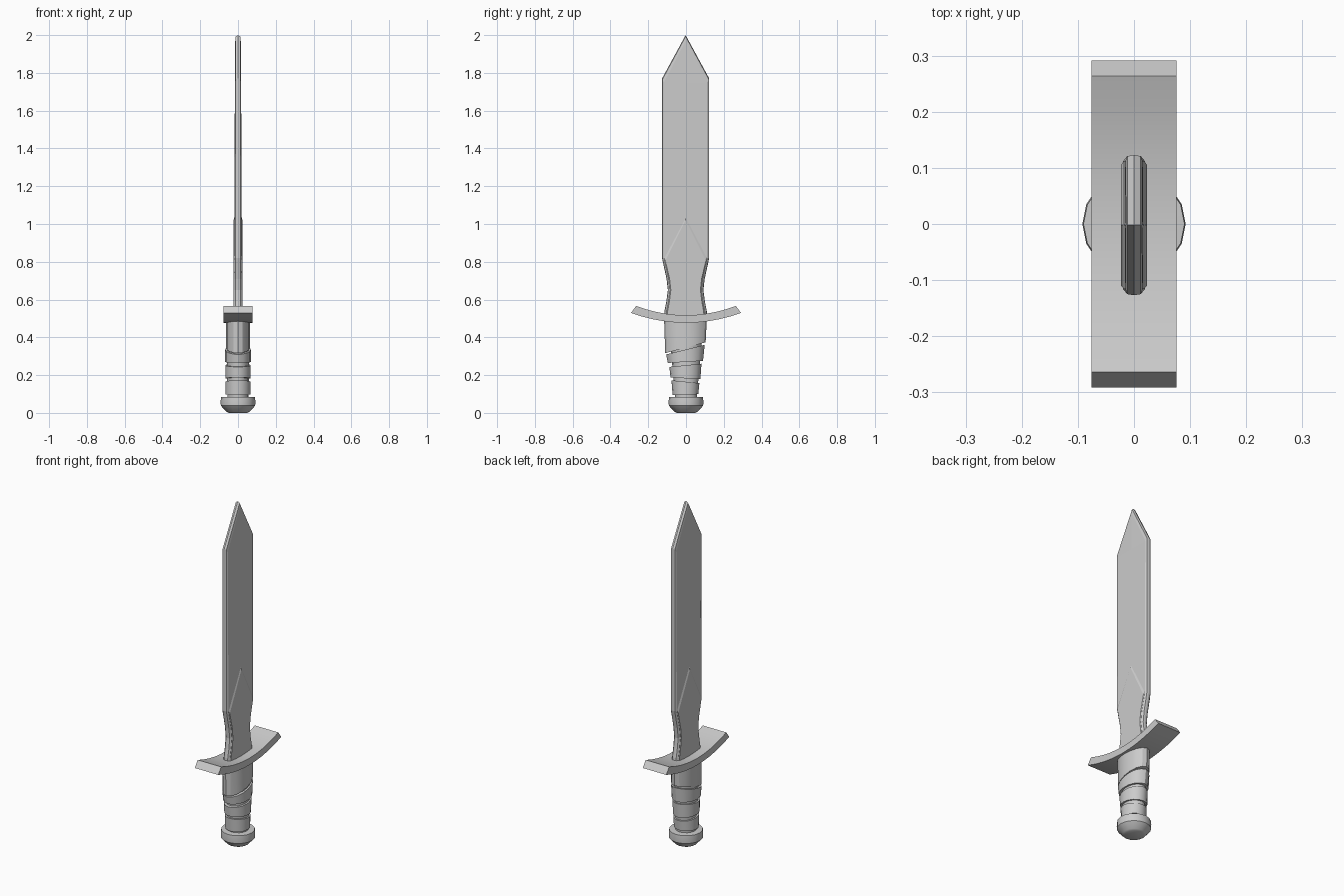
import bpy, bmesh, math

if "Cube" in bpy.data.objects:
    bpy.data.objects.remove(bpy.data.objects["Cube"])


def finish(name, bm, smooth=None):
    bmesh.ops.remove_doubles(bm, verts=bm.verts, dist=1e-5)
    bmesh.ops.recalc_face_normals(bm, faces=bm.faces)
    me = bpy.data.meshes.new(name)
    bm.to_mesh(me)
    bm.free()
    ob = bpy.data.objects.new(name, me)
    bpy.context.collection.objects.link(ob)
    if smooth:
        bpy.ops.object.select_all(action='DESELECT')
        bpy.context.view_layer.objects.active = ob
        ob.select_set(True)
        bpy.ops.object.shade_smooth_by_angle(angle=math.radians(smooth))
    return ob


def loft(name, rings, smooth=None):
    """Bridge equal-length closed rings of points and cap both ends."""
    bm = bmesh.new()
    vs = [[bm.verts.new(p) for p in r] for r in rings]
    n = len(vs[0])
    for a, b in zip(vs, vs[1:]):
        for i in range(n):
            j = (i + 1) % n
            bm.faces.new((a[i], a[j], b[j], b[i]))
    bm.faces.new(vs[0])
    bm.faces.new(vs[-1])
    return finish(name, bm, smooth)


def oval(rx, ry, z, cy=0, tilt=0, n=16):
    pts = []
    for i in range(n):
        a = 2 * math.pi * i / n
        y = ry * math.sin(a)
        pts.append((rx * math.cos(a), cy + y, z + tilt * y))
    return pts


# Pommel
loft("pommel", [oval(r, r, z) for r, z in
     [(.05, 0), (.062, .006), (.091, .038), (.092, .06), (.09, .083), (.06, .085)]], 30)

# Grip core and the tilted wrap bands
loft("grip_core", [oval(.056, .056, .075), oval(.06, .095, .49)], 30)


def band(name, z0, z1, r0, r1, t0, t1, rx):
    loft(name, [oval(rx, r0, z0, -.003, t0), oval(rx, r1, z1, -.003, t1)], 30)


band("grip_band_low", .097, .165, .068, .074, .03, -.10, .066)
band("grip_band_mid", .183, .252, .079, .085, -.06, .10, .067)
band("grip_band_high", .27, .335, .093, .102, .06, .25, .068)
band("grip_collar", .345, .495, .107, .113, .27, 0, .063)

# Curved cross guard
N = 10
rings = []
for i in range(N + 1):
    u = 2 * i / N - 1
    top = (.264 * u, .517 + .049 * u * u)
    bot = (.291 * u, .477 + .052 * u * u)
    rings.append([(-.076, *top), (.076, *top), (.076, *bot), (-.076, *bot)])
loft("cross_guard", rings, 20)

# Blade: (height, half width, half thickness, face setback at the tip)
stations = [(.49, .115, .020, 0), (.54, .112, .020, 0), (.59, .102, .020, 0),
            (.65, .094, .020, 0), (.71, .101, .020, 0), (.82, .125, .0195, 0),
            (1.77, .125, .0155, .02), (2.0, 0, .014, .03)]
rings = []
for z, w, t, drop in stations:
    e, f = max(w - .002, 0), max(w - .011, 0)
    half = [(.012, e, z - drop * .25), (t, f, z - drop), (t + .001, 0, z - drop),
            (t, -f, z - drop), (.012, -e, z - drop * .25)]
    ring = [(0, w, z)] + half + [(0, -w, z)] + [(-x, y, h) for x, y, h in reversed(half)]
    rings.append([(x, y - .002, h) for x, y, h in ring])
loft("blade", rings)

# Raised pointed plate at the root of the blade, on both faces
side = [(.104, .50), (.101, .54), (.091, .59), (.083, .65), (.090, .71), (.114, .825)]
outline = side + [(0, 1.04)] + [(-y, z) for y, z in reversed(side)]
for s, label in ((1, "right"), (-1, "left")):
    loft("root_plate_" + label, [
        [(s * .012, y - .002, z) for y, z in outline],
        [(s * .018, y - .002, z) for y, z in outline],
        [(s * .0235, y * .94 - .002, z - (.02 if z > .8 else 0)) for y, z in outline]])
